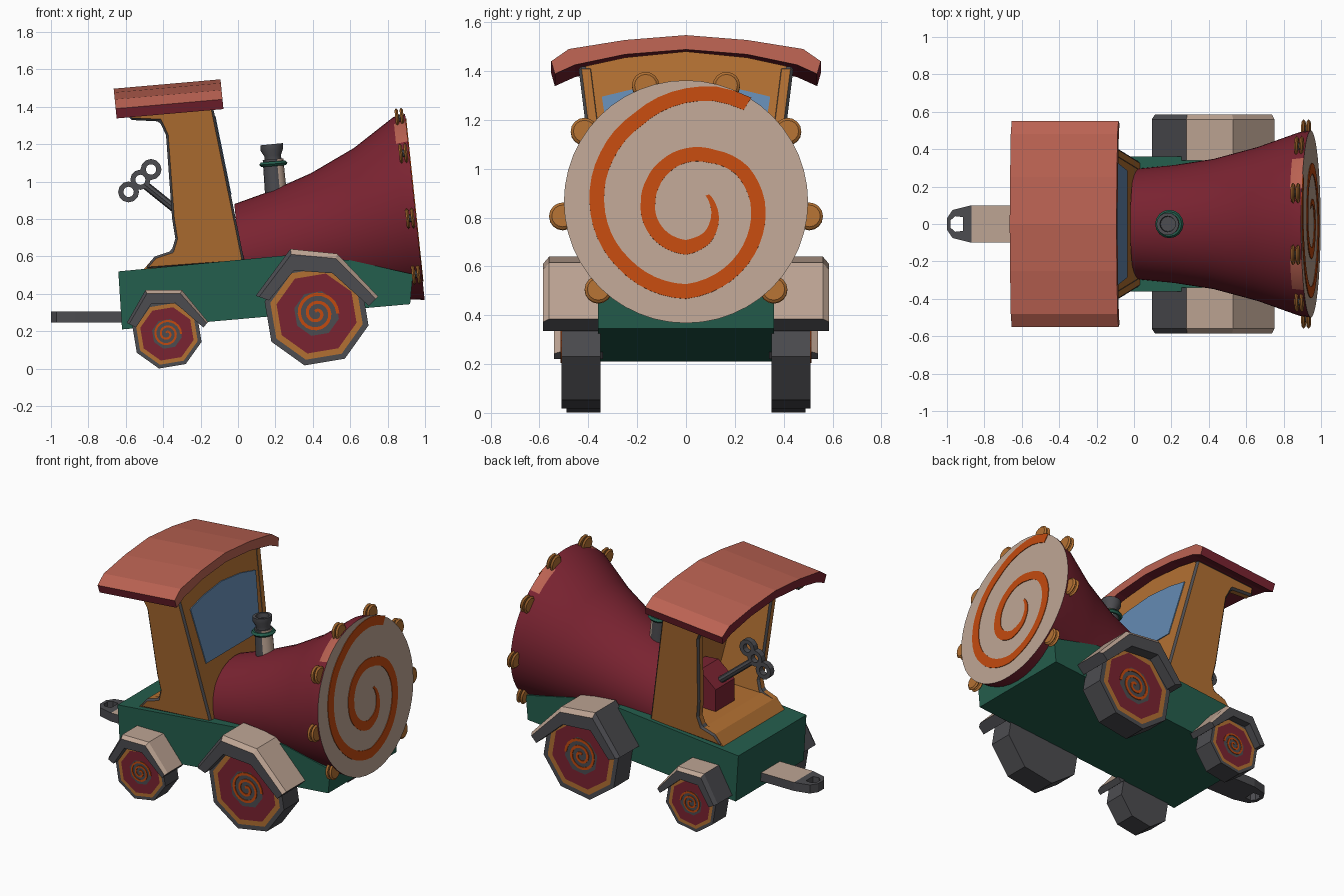
import bpy, bmesh, math
from mathutils import Vector as V

if "Cube" in bpy.data.objects:
    bpy.data.objects.remove(bpy.data.objects["Cube"])


def material(name, r, g, b):
    lin = [((c / 255 + 0.055) / 1.055) ** 2.4 for c in (r, g, b)]
    m = bpy.data.materials.new(name)
    m.diffuse_color = (*lin, 1)
    m.use_nodes = True
    m.node_tree.nodes["Principled BSDF"].inputs["Base Color"].default_value = m.diffuse_color
    return m


MAROON = material("maroon", 122, 35, 49)
SALMON = material("salmon", 186, 98, 82)
OCHRE = material("ochre", 178, 112, 50)
GREEN = material("dark green", 36, 94, 77)
BEIGE = material("beige", 190, 165, 148)
ORANGE = material("orange", 194, 74, 15)
GREY = material("dark grey", 76, 76, 80)
BLUE = material("window blue", 100, 138, 178)


def loft(name, rings, mats, rule=None, closed=False, smooth=False):
    """Skin a row of equal rings; rule(face, band) picks the material."""
    bm = bmesh.new()
    vs = [[bm.verts.new(p) for p in r] for r in rings]
    n, band = len(vs[0]), {}
    pairs = list(zip(vs, vs[1:])) + ([(vs[-1], vs[0])] if closed else [])
    for k, (a, b) in enumerate(pairs):
        for i in range(n):
            j = (i + 1) % n
            band[bm.faces.new((a[i], a[j], b[j], b[i]))] = k
    if not closed:
        band[bm.faces.new(vs[0])] = -1
        band[bm.faces.new(vs[-1])] = len(pairs)
    bmesh.ops.recalc_face_normals(bm, faces=bm.faces[:])
    bm.normal_update()
    if rule:
        for f, k in band.items():
            f.material_index = int(rule(f, k))
    me = bpy.data.meshes.new(name)
    bm.to_mesh(me)
    bm.free()
    for m in mats:
        me.materials.append(m)
    if smooth:
        me.shade_smooth()
        me.set_sharp_from_angle(angle=math.radians(35))
    ob = bpy.data.objects.new(name, me)
    bpy.context.collection.objects.link(ob)
    return ob


def circle(c, u, v, r, n, start=0.0):
    return [V(c) + r * (V(u) * math.cos(start + math.tau * i / n) + V(v) * math.sin(start + math.tau * i / n))
            for i in range(n)]


def tube(name, points, radii, n, mats, rule=None, smooth=True):
    d = (V(points[-1]) - V(points[0])).normalized()
    u = V((0, 1, 0)) if abs(d.y) < 0.9 else V((1, 0, 0))
    v = d.cross(u).normalized()
    return loft(name, [circle(p, u, v, r, n) for p, r in zip(points, radii)], mats, rule, smooth=smooth)


def side(pts, y):
    """Profile (x, z) placed at y, where y may depend on z."""
    return [V((x, y(z) if callable(y) else y, z)) for x, z in pts]


def spiral(name, path, c, u, v, n, mat):
    """Thin painted strip; path holds (angle, radius, half width)."""
    c, u, v, n = V(c), V(u), V(v), V(n)
    rings = []
    for a, r, w in path:
        d = u * math.cos(a) + v * math.sin(a)
        rings.append([c + d * (r - w), c + d * (r + w), c + d * (r + w) + n * 0.004, c + d * (r - w) + n * 0.004])
    loft(name, rings, [mat])


# Chassis
chassis = [(-.64, .52), (-.62, .21), (.92, .345), (.935, .505), (.6, .58), (.25, .605)]
loft("chassis", [side(chassis, -.36), side(chassis, .36)], [GREEN])

# Drum body flaring to the front, slightly tilted
U, Y, N = V((-.105, 0, .9945)), V((0, 1, 0)), V((.9945, 0, .105))
tops = [(-.02, .88, .295), (.18, .952, .315), (.39, 1.045, .348), (.62, 1.18, .412), (.83, 1.345, .49), (.893, 1.362, .5)]


def drum_rule(f, k):
    c = f.calc_center_median()
    if k == 5:
        return 2
    a = math.degrees(math.atan2(c.z - .865, abs(c.y)))
    return k == 4 and 42 < a < 64


loft("drum_body", [circle(V((x, 0, z)) - U * r, Y, U, r, 48) for x, z, r in tops],
     [MAROON, SALMON, BEIGE], drum_rule, smooth=True)

# Spiral painted on the drum skin
face = V((.893, 0, 1.362)) - U * .5
keys = [(58, .475), (75, .46), (90, .437), (120, .392), (150, .375), (180, .365), (225, .36), (270, .37), (300, .345),
        (330, .318), (360, .293), (390, .262), (420, .215), (450, .19), (480, .168), (510, .156), (540, .155),
        (600, .178), (630, .188), (660, .172), (690, .137), (715, .11), (745, .085)]
path = []
for (a0, r0), (a1, r1) in zip(keys, keys[1:]):
    steps = max(1, round((a1 - a0) / 8))
    for i in range(steps):
        a, r = a0 + (a1 - a0) * i / steps, r0 + (r1 - r0) * i / steps
        path.append((math.radians(a), r, min(.03, .006 + (745 - a) * .00022)))
spiral("drum_spiral", path, face, Y, U, N, ORANGE)

# Pairs of jingles around the drum rim
for i, deg in enumerate((71, 35, -6.5, -45, 109, 145, 186.5, 225)):
    a = math.radians(deg)
    c = face + (Y * math.cos(a) + U * math.sin(a)) * .508
    for j, off in enumerate((-.045, -.018)):
        tube(f"jingle_{i}_{j}", [c + N * (off - .009), c + N * off, c + N * (off + .009)], [.045, .056, .045], 16, [OCHRE])
    tube(f"jingle_pin_{i}", [c - N * .05, c - N * .012], [.02, .02], 8, [GREY])

# Chimney with collar and flared cap
tube("chimney_pipe", [(.21, 0, .85), (.187, 0, 1.12)], [.06, .055], 16, [GREY, BEIGE],
     lambda f, k: f.normal.x > .2)
tube("chimney_cap", [(.188, 0, 1.11), (.185, 0, 1.14), (.181, 0, 1.17), (.18, 0, 1.2), (.18, 0, 1.2), (.182, 0, 1.17)],
     [.045, .045, .06, .06, .042, .04], 16, [GREY])
tube("chimney_collar", [(.19, 0, 1.083), (.189, 0, 1.095), (.188, 0, 1.108)], [.066, .076, .066], 16, [GREEN])


# Cab: tapering side walls with worn edges
def wide(z):
    return .335 + (z - .57) * .125


def worn(ob):
    b = ob.modifiers.new("worn edges", "BEVEL")
    b.width, b.segments, b.limit_method, b.material = .012, 1, "ANGLE", 1
    b.angle_limit = math.radians(50)


wall = [(.035, .57), (-.138, 1.42), (-.58, 1.39), (-.58, 1.33), (-.42, 1.322), (-.385, 1.25), (-.352, .8),
        (-.335, .695), (-.355, .63), (-.445, .6), (-.505, .53)]
for s, tag in ((-1, "right"), (1, "left")):
    worn(loft("cab_wall_" + tag, [side(wall, lambda z: s * wide(z)), side(wall, lambda z: s * (wide(z) - .06))],
              [OCHRE, GREY]))
base = [(-.505, .53), (-.445, .6), (-.36, .622), (.0, .63), (.03, .57)]
loft("cab_floor", [side(base, -.325), side(base, .325)], [OCHRE])


# Cab front wall and window pane
def leaning(pts, off):
    return [V((.035 - .204 * (z - .57) + off, y, z)) for y, z in pts]


half = [(.3, .57), (wide(1.42) - .03, 1.42), (.25, 1.455)]
front = half + [(0, 1.48)] + [(-y, z) for y, z in reversed(half)]
loft("cab_front", [leaning(front, -.05), leaning(front, -.002)], [OCHRE])
pane = [(.285, .93), (.345, 1.295), (.2, 1.33)]
pane = pane + [(0, 1.35)] + [(-y, z) for y, z in reversed(pane)]
loft("window_pane", [leaning(pane, -.003), leaning(pane, .004)], [BLUE])

# Roof: bowed slab with turned-down eaves
eave = [(.25, 1.527), (.48, 1.49), (.552, 1.44), (.537, 1.388), (.455, 1.425), (.25, 1.468)]
section = [(0, 1.547)] + eave + [(0, 1.488)] + [(-y, z) for y, z in reversed(eave)]
loft("roof", [[V((x - .1 * (z - 1.45), y, z + dz)) for y, z in section] for x, dz in ((-.084, 0), (-.655, -.05))],
     [MAROON, SALMON], lambda f, k: f.normal.z > .12 or f.normal.x > .5)

# Wind-up housing and key
box = [(-.29, .58), (-.06, .6), (-.06, .86), (-.17, .87), (-.29, .77)]
loft("key_housing", [side(box, -.1), side(box, .1)], [MAROON])
tube("key_shaft", [(-.22, 0, .76), (-.5, 0, .985)], [.022, .022], 8, [GREY])
for i, (x, z, r) in enumerate(((-.585, .945, .056), (-.522, 1.01, .054), (-.465, 1.065, .056))):
    rings = zip(*[circle((x, y, z), (1, 0, 0), (0, 0, 1), rr, 12)
                  for y, rr in ((-.02, r), (.02, r), (.02, r * .5), (-.02, r * .5))])
    loft(f"key_loop_{i}", list(rings), [GREY], closed=True)

# Tow hook
bar = [(-.6, -.1), (-.6, .1), (-.87, .1), (-.87, -.1)]
loft("hook_bar", [[V((x, y, z)) for x, y in bar] for z in (.248, .305)], [GREY, BEIGE], lambda f, k: f.normal.z > .5)
end = []
for x, y in ((-1, .03), (-.97, .075), (-.87, .1), (-.87, -.1), (-.97, -.075), (-1, -.03)):
    d = V((x + .94, y, 0)).normalized() * .045 + V((-.94, 0, 0))
    end.append([V((x, y, .305)), V((x, y, .248)), V((d.x, d.y, .248)), V((d.x, d.y, .305))])
loft("hook_eye", end, [GREY], closed=True)


# Wheels and fenders on both sides
def wheel(name, s, x, z, r, y0, y1):
    rings = [(y0, 1), (y1, 1), (y1, .89), (y1, .77), (y1, .43)]
    loft(name, [circle((x, s * y, z), (1, 0, 0), (0, 0, 1), r * k, 8, math.radians(-103)) for y, k in rings],
         [GREY, OCHRE, MAROON], lambda f, k: {2: 1, 3: 2}.get(k, 0))
    turns = [(i * math.pi / 10, r * (.4 - .38 * i / 50), r * .03) for i in range(48)]
    spiral(name + "_spiral", turns, (x, s * y1, z), (1, 0, 0), (0, 0, 1), (0, s, 0), ORANGE)


def fender(name, s, outer, inner, y0, y1):
    cut = [(a + (c - a) * .25, b + (d - b) * .25) for (a, b), (c, d) in zip(outer, inner)]
    full, small = outer + inner[::-1], cut + inner[::-1]
    loft(name, [side(full, s * y0), side(full, s * (y1 - .025)), side(small, s * y1)], [GREY, BEIGE],
         lambda f, k: f.normal.z > .15 and f.normal.x > -.3)


for s, tag in ((-1, "right"), (1, "left")):
    wheel("front_wheel_" + tag, s, .42, .295, .285, .35, .51)
    wheel("rear_wheel_" + tag, s, -.38, .186, .19, .35, .49)
    fender("front_fender_" + tag, s, [(.095, .39), (.28, .64), (.53, .615), (.75, .385)],
           [(.165, .365), (.3, .525), (.505, .51), (.7, .335)], .34, .585)
    fender("rear_fender_" + tag, s, [(-.595, .245), (-.495, .42), (-.3, .42), (-.16, .25)],
           [(-.545, .22), (-.465, .345), (-.335, .35), (-.185, .22)], .34, .54)
